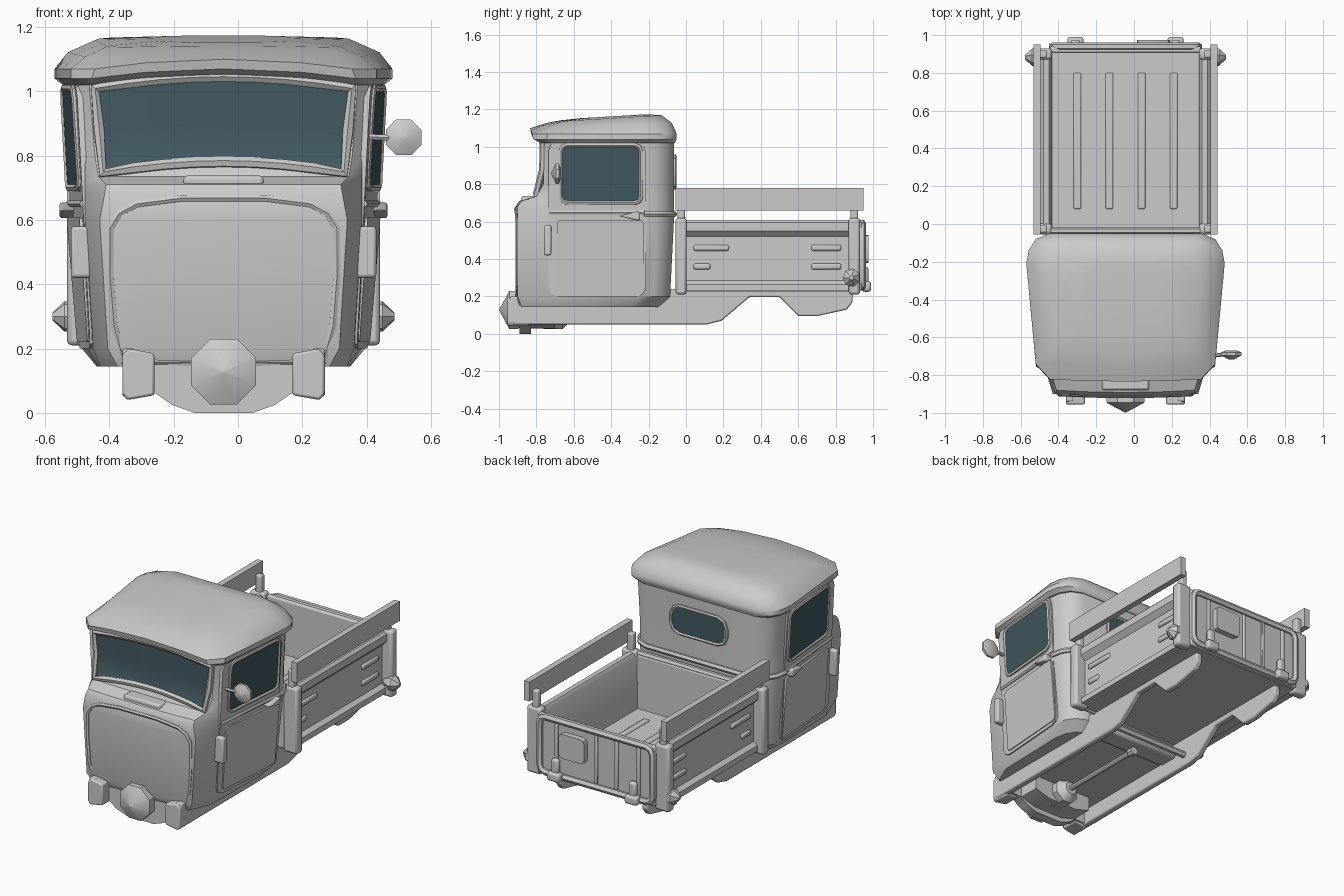
import bpy, bmesh, math
from mathutils import Vector

if "Cube" in bpy.data.objects:
    bpy.data.objects.remove(bpy.data.objects["Cube"])

CX = -0.045          # body centre line; the single mirror shifts the bounds
glass = bpy.data.materials.new("glass")
glass.diffuse_color = (0.055, 0.10, 0.12, 1)
glass.use_nodes = True
glass.node_tree.nodes["Principled BSDF"].inputs["Base Color"].default_value = glass.diffuse_color


def mesh(name, verts, faces, mirror=False, bevel=0, mat=None, seg=2):
    me = bpy.data.meshes.new(name)
    bm = bmesh.new()
    vs = [bm.verts.new(v) for v in verts]
    for f in faces:
        bm.faces.new([vs[i] for i in f])
    bmesh.ops.recalc_face_normals(bm, faces=bm.faces)
    bm.to_mesh(me)
    bm.free()
    ob = bpy.data.objects.new(name, me)
    bpy.context.collection.objects.link(ob)
    if mat:
        me.materials.append(mat)
    if bevel:
        b = ob.modifiers.new("bevel", 'BEVEL')
        b.width, b.segments, b.limit_method = bevel, seg, 'ANGLE'
    if mirror:
        m = ob.modifiers.new("mirror", 'MIRROR')
        m.use_mirror_merge = False
    return ob


def loft(name, rings, **kw):
    n = len(rings[0])
    faces = [(r*n+i, r*n+(i+1) % n, (r+1)*n+(i+1) % n, (r+1)*n+i)
             for r in range(len(rings)-1) for i in range(n)]
    faces += [tuple(range(n)), tuple(range((len(rings)-1)*n, len(rings)*n))]
    return mesh(name, [v for r in rings for v in r], faces, **kw)


def prism(name, pts, axis, a, b, **kw):
    """Extrude a 2D outline along x or y."""
    place = (lambda p, d: (d, p[0], p[1])) if axis == 'x' else (lambda p, d: (p[0], d, p[1]))
    return loft(name, [[place(p, d) for p in pts] for d in (a, b)], **kw)


def box(name, x0, x1, y0, y1, z0, z1, **kw):
    return prism(name, [(x0, z0), (x1, z0), (x1, z1), (x0, z1)], 'y', y0, y1, **kw)


def turned(name, centre, axis, steps, n=8, **kw):
    """Stack of n-sided rings (distance, radius) along axis."""
    c, rings = Vector(centre), []
    for d, r in steps:
        ring = []
        for i in range(n):
            t = math.tau*(i+0.5)/n
            u, v = r*math.cos(t), r*math.sin(t)
            ring.append(c + Vector((d, u, v) if axis == 'x' else (u, d, v)))
        rings.append(ring)
    return loft(name, rings, **kw)


def tube(name, pts, r, cyclic=False, mirror=False):
    cu = bpy.data.curves.new(name, 'CURVE')
    cu.dimensions, cu.bevel_depth, cu.bevel_resolution, cu.use_fill_caps = '3D', r, 1, True
    sp = cu.splines.new('POLY')
    sp.points.add(len(pts)-1)
    for p, q in zip(sp.points, pts):
        p.co = (*q, 1)
    sp.use_cyclic_u = cyclic
    tmp = bpy.data.objects.new("tmp", cu)
    me = bpy.data.meshes.new_from_object(tmp)
    bpy.data.objects.remove(tmp)
    ob = bpy.data.objects.new(name, me)
    bpy.context.collection.objects.link(ob)
    if mirror:
        ob.modifiers.new("mirror", 'MIRROR').use_mirror_merge = False
    return ob


# Cab sections: z, front y, front half width, pillar y, pillar half, rear half, rear y
CAB = [(.145, -.88, .33, -.75, .385, .395, -.13), (.20, -.90, .36, -.75, .405, .44, -.085),
       (.60, -.90, .385, -.75, .43, .475, -.065), (.68, -.90, .37, -.75, .43, .475, -.065),
       (.71, -.88, .365, -.75, .43, .475, -.065), (.735, -.80, .39, -.745, .43, .475, -.065),
       (.80, -.762, .40, -.73, .43, .478, -.065), (1.05, -.757, .42, -.72, .455, .492, -.065)]
# Roof adds front arch and fore-aft slope
ROOF = [(1.02, -.77, .42, -.72, .46, .50, -.06, .03, 0), (1.04, -.815, .41, -.745, .475, .525, -.05, .03, 0),
        (1.07, -.822, .40, -.74, .475, .525, -.05, .03, 0), (1.115, -.74, .38, -.69, .43, .485, -.075, .02, .03),
        (1.15, -.66, .32, -.60, .36, .40, -.13, .005, .06), (1.16, -.55, .15, -.50, .20, .22, -.22, 0, .06)]
BOW = 0.012


def section(z, yf, wf, ys, ws, wb, yb, arch=0, k=0):
    half = [(wf*.6, yf-BOW*.64, arch*.64), (wf, yf, 0), (ws, ys, 0),
            ((ws+wb)/2, (ys+yb-.16)/2, 0), (wb, yb-.16, 0), (wb-.012, yb-.09, 0),
            (wb-.05, yb-.03, 0), (wb-.12, yb, 0)]
    pts = [(0, yf-BOW, arch)] + half + [(-x, y, a) for x, y, a in reversed(half)]
    return [(x, y, z+a+k*(y+.45)) for x, y, a in pts]


def at(z):
    for a, b in zip(CAB, CAB[1:]):
        if z <= b[0]:
            t = (z-a[0])/(b[0]-a[0])
            return [p+(q-p)*t for p, q in zip(a, b)]
    return CAB[-1]


def side_pt(y, z, off=0):
    _, _, _, ys, ws, wb, yb = at(z)
    return (ws+(wb-ws)*(y-ys)/(yb-.16-ys)+off, y, z)


def front_pt(x, z, off=0):
    s = at(z)
    return (x, s[1]-BOW*max(0, 1-(x/s[2])**2)-off, z)


def rounded(a0, a1, b0, b1, r):
    c = [(a1-r, b1-r, 0), (a0+r, b1-r, 90), (a0+r, b0+r, 180), (a1-r, b0+r, 270)]
    return [(u+r*math.cos(math.radians(t+d)), v+r*math.sin(math.radians(t+d)))
            for u, v, t in c for d in (0, 45, 90)]


def side_panel(name, pts, off, **kw):
    return loft(name, [[side_pt(y, z, o) for y, z in pts] for o in (-.01, off)], mirror=True, **kw)


loft("cab_body", [section(*s) for s in CAB])
loft("roof", [section(*s) for s in ROOF])

# Doors, side windows and hardware
side_panel("door", rounded(-.735, -.215, .20, 1.03, .05), .008)
side_panel("door_lower_panel", rounded(-.69, -.225, .22, .61, .02), .013)
win = rounded(-.67, -.24, .70, 1.01, .035)
side_panel("side_window", win, .014, mat=glass)
tube("side_window_frame", [side_pt(y, z, .008) for y, z in win], .013, True, True)
box("door_hinge", .41, .475, -.76, -.72, .42, .58, mirror=True, bevel=.01)
prism("door_handle", [(-.36, .63), (-.26, .605), (-.245, .61), (-.245, .65), (-.26, .655)], 'x',
      .46, .51, mirror=True, bevel=.008)
tube("door_belt", [side_pt(y, .65, .004) for y in (-.73, -.45, -.22)], .012, False, True)

# Belt line around the back of the cab
half = section(*at(.64))[5:9]
tube("rear_belt", half + [(-x, y, z) for x, y, z in reversed(half)], .018)

# Windscreen with arched edges
us = [i/4-1 for i in range(9)]
def screen(u, t, off):
    arc = 1-u*u
    return front_pt(u*(.375+.025*t), (.745+.035*arc)*(1-t)+(1.01+.037*arc)*t, off)
rows = [0, .15, .5, 1]
mesh("windscreen", [screen(u, t, .012) for t in rows for u in us],
     [(r*9+i, r*9+i+1, r*9+i+10, r*9+i+9) for r in range(3) for i in range(8)], mat=glass)
loop = [screen(u, 0, .006) for u in us] + [screen(1, .5, .006)] + \
       [screen(u, 1, .006) for u in reversed(us)] + [screen(-1, .5, .006)]
tube("windscreen_frame", loop, .018, True)

# Rear window
rw = rounded(-.19, .19, .78, .95, .06)
prism("rear_window", rw, 'y', -.08, -.056, mat=glass)
tube("rear_window_frame", [(x, -.06, z) for x, z in rw], .01, True)

# Nose: grille surround, vent, lower valance, central lamp, bumper horns
edge = [(.13, .668), (.27, .65), (.325, .62), (.352, .575), (.352, .42), (.34, .27), (.31, .16)]
pts = edge + [(-x, z) for x, z in reversed(edge)]
tube("grille_surround", [front_pt(x, z, -.002) for x, z in pts], .012, True)
box("cowl_vent", -.125, .125, -.88, -.79, .70, .738, bevel=.012)
low = [(.315, .15), (.315, .06), (.21, .06), (.16, .025), (.09, 0)]
prism("front_valance", low + [(-x, z) for x, z in reversed(low)], 'y', -.89, -.83)
prism("valance_rear", [(-.2, .15), (-.2, .06), (-.1, .03), (.1, .03), (.2, .06), (.2, .15)], 'y', -.83, -.70)
turned("nose_lamp", (0, 0, .128), 'y', [(-.86, .09), (-.90, .11), (-.945, .11), (-.998, .003)])
prism("bumper_horn", [(.215, .055), (.30, .04), (.315, .06), (.315, .18), (.295, .20), (.215, .185)], 'y',
      -.955, -.84, mirror=True, bevel=.008)

# Chassis rails and running gear
rail = [(-.94, .20), (-.95, .10), (-.92, .05), (.11, .05), (.19, .07), (.34, .197), (.50, .197), (.60, .095),
        (.70, .095), (.86, .13), (.89, .17), (.89, .24), (-.1, .24), (-.2, .20)]
prism("chassis_rail", rail, 'x', .275, .315, mirror=True, bevel=.008)
turned("gearbox", (0, 0, .10), 'y', [(-.80, .06), (-.76, .08), (-.66, .08), (-.62, .04)])
turned("drive_shaft", (0, 0, .10), 'y', [(-.66, .016), (-.10, .016), (-.09, .026), (-.05, .026)])
box("crossmember", -.28, .28, -.14, .0, .13, .20, bevel=.02)
tube("cross_tube", [(-.28, .07, .12), (.28, .07, .12)], .02)

# Load bed
box("bed_floor", -.40, .40, -.045, .92, .225, .265)
for x in (.085, .255):
    box("floor_rib", x-.02, x+.02, .08, .80, .26, .273, mirror=True, bevel=.008)
wall = [(.385, .23), (.445, .23), (.445, .265), (.42, .285), (.42, .52), (.45, .55), (.45, .595),
        (.435, .61), (.405, .61), (.392, .59)]
prism("bed_side", wall, 'y', -.045, .90, mirror=True)
for y0, y1, z in ((.04, .23, .46), (.04, .13, .36), (.67, .83, .46), (.67, .83, .36)):
    box("side_pressing", .41, .432, y0, y1, z-.016, z+.016, mirror=True, bevel=.01)
for y0, y1 in ((-.055, .003), (.87, .93)):
    box("bed_post", .39, .487, y0, y1, .21, .62, mirror=True, bevel=.015)
    ym = (y0+y1)/2
    box("stake", .415, .455, ym-.02, ym+.02, .58, .72, mirror=True, bevel=.008)
box("side_board", .45, .487, -.055, .95, .66, .78, mirror=True)
box("bed_bulkhead", -.41, .41, -.05, -.015, .22, .60, bevel=.012)
tube("bulkhead_rail", [(-.40, -.035, .60), (.40, -.035, .60)], .018)

# Tailgate with frame, ribs, plate, hinges and tail lamps
box("tailgate", -.40, .40, .905, .94, .23, .60, bevel=.01)
tube("tailgate_frame", [(x, .94, z) for x, z in rounded(-.385, .385, .25, .59, .04)], .022, True)
for x in (-.14, .0, .27, -.29):
    box("tailgate_rib", x-.012, x+.012, .93, .95, .27, .57, bevel=.006)
prism("number_plate", rounded(.06, .235, .38, .53, .025), 'y', .935, .975)
box("tailgate_hinge", .222, .308, .94, .99, .225, .28, mirror=True, bevel=.014)
box("hinge_strap", .24, .29, .94, .975, .26, .36, mirror=True, bevel=.014)
turned("tail_lamp", (0, .885, .30), 'x', [(.43, .02), (.475, .048), (.495, .048), (.532, .012)], n=7, mirror=True)

# Wing mirror on the right only
tube("mirror_arm", [(.43, -.70, .86), (.53, -.69, .855)], .01)
turned("wing_mirror", (.56, 0, .857), 'y', [(-.718, .012), (-.695, .06), (-.68, .06), (-.67, .03)])

# Shift to the bounding centre and smooth
for ob in bpy.context.collection.objects:
    ob.location.x = CX
    ob.select_set(True)
    bpy.context.view_layer.objects.active = ob
bpy.ops.object.shade_smooth_by_angle(angle=math.radians(35))
